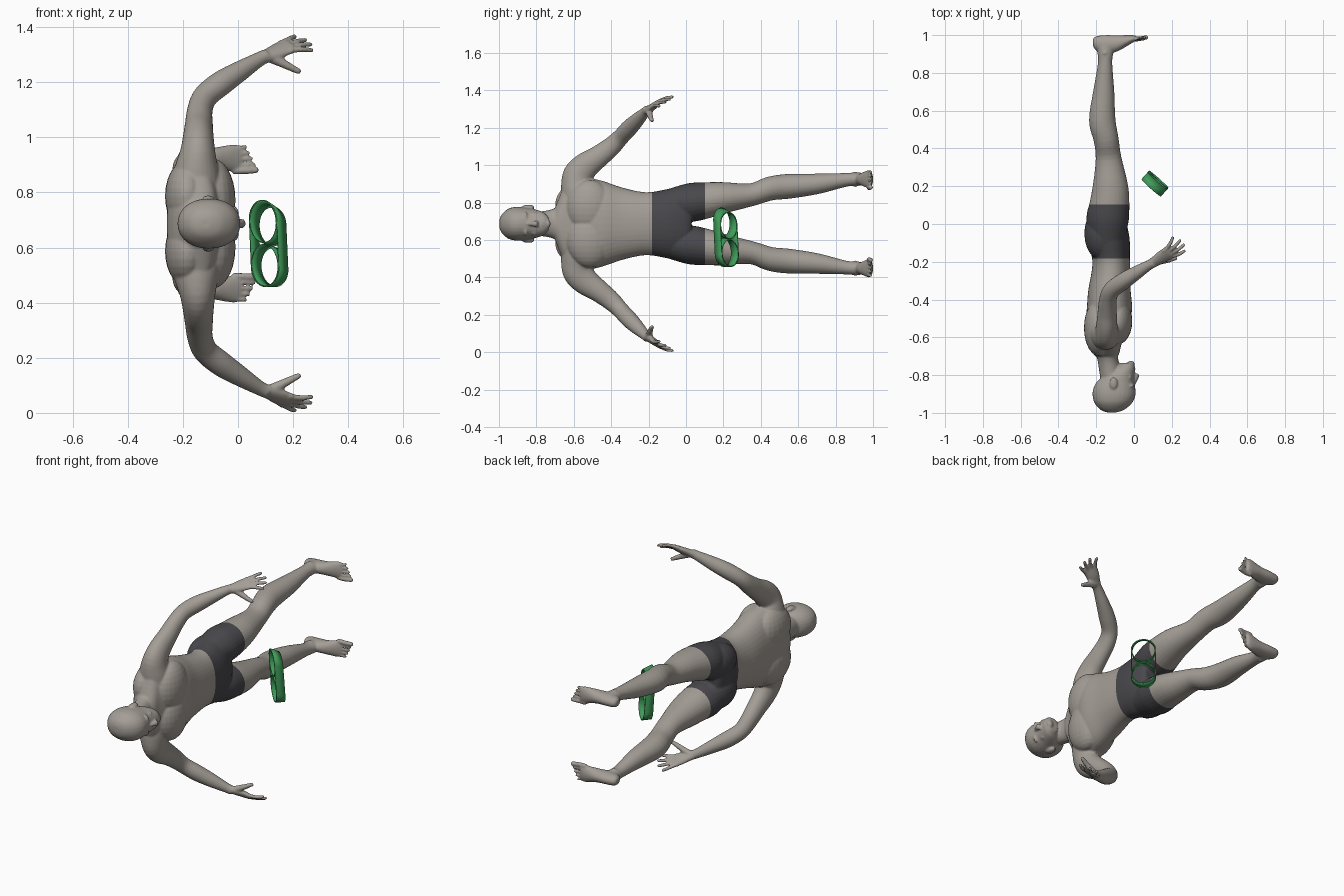
import bpy, bmesh, math
from mathutils import Vector, Matrix

MID = 0.687          # height of the body's plane of symmetry
X, Y, Z = Vector((1, 0, 0)), Vector((0, 1, 0)), Vector((0, 0, 1))

if "Cube" in bpy.data.objects:
    bpy.data.objects.remove(bpy.data.objects["Cube"])


def material(name, rgb, rough=0.6):
    m = bpy.data.materials.new(name)
    m.use_nodes = True
    m.diffuse_color = (*rgb, 1)
    bsdf = m.node_tree.nodes["Principled BSDF"]
    bsdf.inputs["Base Color"].default_value = (*rgb, 1)
    bsdf.inputs["Roughness"].default_value = rough
    return m


skin = material("warm grey skin", (0.37, 0.34, 0.305))
cloth = material("charcoal cloth", (0.066, 0.064, 0.072))
green = material("green band", (0.05, 0.33, 0.1))


def spline(rows, steps=4):
    """Catmull-Rom through rows of numbers."""
    rows = [Vector(r) for r in rows]
    out = []
    for i in range(len(rows) - 1):
        a, b, c, d = rows[max(i - 1, 0)], rows[i], rows[i + 1], rows[min(i + 2, len(rows) - 1)]
        for s in range(steps):
            t = s / steps
            out.append(0.5 * (2 * b + (c - a) * t + (2 * a - 5 * b + 4 * c - d) * t * t
                              + (3 * b - a - 3 * c + d) * t ** 3))
    return out + [rows[-1]]


def loft(bm, rows, side=1, ref=X, axis=None, power=2, sides=28):
    """Closed tube through rows of (x, y, z, radius along ref, radius across)."""
    rows = spline(rows)
    pos = [Vector(r[:3]) for r in rows]
    rings = []
    for i, r in enumerate(rows):
        t = axis or (pos[min(i + 1, len(pos) - 1)] - pos[max(i - 1, 0)]).normalized()
        u = (ref - t * ref.dot(t)).normalized()
        v = t.cross(u)
        ring = []
        for k in range(sides):
            a = math.tau * k / sides
            c, s = math.cos(a), math.sin(a)
            p = pos[i] + u * r[3] * math.copysign(abs(c) ** (2 / power), c) \
                + v * r[4] * math.copysign(abs(s) ** (2 / power), s)
            ring.append(bm.verts.new((p.x, p.y, p.z * side)))
        rings.append(ring)
    for a, b in zip(rings, rings[1:]):
        for k in range(sides):
            j = (k + 1) % sides
            bm.faces.new((a[k], a[j], b[j], b[k]))
    bm.faces.new(rings[0])
    bm.faces.new(rings[-1][::-1])


def blob(bm, centre, radii, side=1):
    c = Vector((centre[0], centre[1], centre[2] * side))
    m = Matrix.Translation(c) @ Matrix.Diagonal((*radii, 1))
    bmesh.ops.create_uvsphere(bm, u_segments=24, v_segments=14, radius=1, matrix=m)


def digit(bm, points, r0, r1, side):
    """Finger or toe with a rounded tip."""
    n = len(points) - 1
    rows = [(*p, r0 + (r1 - r0) * i / n, r0 + (r1 - r0) * i / n) for i, p in enumerate(points)]
    loft(bm, rows, side, ref=Y if points[0][0] < 0.1 else Z, sides=12)
    blob(bm, points[-1], (r1, r1, r1), side)


bm = bmesh.new()

# Torso
torso = [(-.70, -.145, .06, .085), (-.675, -.15, .075, .15), (-.65, -.155, .085, .205),
         (-.6, -.155, .102, .24), (-.53, -.142, .115, .245), (-.45, -.13, .12, .23),
         (-.35, -.13, .112, .196), (-.25, -.122, .102, .172), (-.18, -.122, .1, .17),
         (-.08, -.135, .112, .188), (0, -.14, .10, .19), (.03, -.14, .08, .13)]
loft(bm, [(x, y, 0, rx, rz) for y, x, rx, rz in torso], axis=Y, power=2.15, sides=40)

# Neck and head
loft(bm, [(-.115, -.84, 0, .06, .062), (-.13, -.76, 0, .057, .068),
          (-.14, -.71, 0, .056, .08), (-.15, -.65, 0, .07, .11)], axis=Y)
head = [(-.998, -.118, .02, .02), (-.985, -.115, .06, .05), (-.95, -.11, .098, .08),
        (-.91, -.106, .113, .09), (-.87, -.104, .111, .089), (-.83, -.095, .097, .082),
        (-.79, -.068, .072, .072), (-.76, -.05, .055, .06), (-.735, -.035, .032, .036)]
loft(bm, [(x, y, 0, rx, rz) for y, x, rx, rz in head], axis=Y, power=2.15)

# Face
loft(bm, [(-.005, -.85, 0, .012, .01), (.008, -.825, 0, .012, .012),
          (.015, -.8, 0, .013, .018), (.005, -.79, 0, .008, .014)], axis=Y, sides=14)
blob(bm, (-.008, -.768, 0), (.017, .008, .026))
blob(bm, (-.01, -.755, 0), (.016, .007, .021))
blob(bm, (-.015, -.738, 0), (.018, .014, .022))

for side in (1, -1):
    # Brow, cheek and ear
    blob(bm, (-.014, -.857, .035), (.018, .009, .03), side)
    blob(bm, (-.03, -.81, .045), (.02, .02, .018), side)
    blob(bm, (-.108, -.843, .09), (.021, .033, .012), side)

    # Chest, shoulder blade and buttock
    blob(bm, (-.09, -.515, .085), (.081, .125, .15), side)
    blob(bm, (-.185, -.55, .1), (.08, .15, .13), side)
    blob(bm, (-.175, -.05, .09), (.088, .14, .098), side)

    # Arm, growing out of the shoulder
    loft(bm, [(-.15, -.575, .13, .09, .09), (-.15, -.58, .2, .08, .088),
              (-.146, -.575, .26, .064, .082), (-.144, -.535, .31, .056, .072),
              (-.142, -.47, .357, .051, .06), (-.138, -.4, .412, .046, .052),
              (-.118, -.35, .462, .045, .045), (-.06, -.305, .51, .045, .045),
              (.01, -.26, .555, .036, .038), (.075, -.22, .595, .027, .027),
              (.105, -.205, .61, .025, .025)], side)

    # Hand
    spread = Vector((-.55, .65, .5)).normalized()
    knuckle = Vector((.185, -.152, .645))
    loft(bm, [(.085, -.214, .6, .025, .023), (.12, -.193, .615, .032, .02),
              (.155, -.17, .631, .039, .018), (.19, -.15, .648, .038, .013)],
         side, ref=spread, sides=20)
    tips = [(.266, -.143, .629), (.262, -.112, .65), (.243, -.088, .666), (.205, -.074, .678)]
    for i, tip in enumerate(tips):
        base = knuckle + spread * (i - 1.5) * .02
        bend = base.lerp(Vector(tip), .5) + Vector((.003, -.003, .003))
        digit(bm, [base - Vector((.015, .01, .006)), base, bend, tip], .012, .009, side)
    digit(bm, [(.115, -.2, .605), (.15, -.195, .588), (.185, -.19, .57), (.219, -.182, .553)],
          .021, .011, side)

    # Leg
    loft(bm, [(-.14, -.09, .1, .09, .085), (-.14, .02, .113, .112, .103),
              (-.13, .1, .124, .106, .098), (-.125, .2, .139, .094, .084),
              (-.135, .35, .155, .068, .061), (-.148, .45, .188, .066, .064),
              (-.168, .55, .2, .07, .066), (-.16, .7, .213, .056, .055),
              (-.153, .85, .234, .038, .037), (-.152, .91, .238, .042, .036),
              (-.155, .96, .238, .045, .033)], side)
    blob(bm, (-.155, .905, .238), (.02, .02, .042), side)

    # Foot and toes
    loft(bm, [(-.218, .962, .236, .018, .015), (-.2, .956, .236, .038, .029),
              (-.15, .95, .237, .05, .034), (-.09, .956, .238, .043, .037),
              (-.04, .97, .238, .03, .046), (-.01, .979, .237, .021, .05),
              (.012, .984, .234, .013, .046)], side, ref=Y, axis=X)
    for i in range(5):
        w, tip = .192 + .021 * i, .064 - .007 * i - .0006 * i * i
        r = .0135 if i == 0 else .0085
        digit(bm, [(-.02, .98, w), (tip * .4, .98, w), (tip, .988, w + .002)], r, r * .9, side)

bmesh.ops.recalc_face_normals(bm, faces=bm.faces)
bmesh.ops.translate(bm, verts=bm.verts, vec=Z * MID)

# Fuse the parts into one smooth skin
mesh = bpy.data.meshes.new("body")
bm.to_mesh(mesh)
bm.free()
body = bpy.data.objects.new("body", mesh)
bpy.context.collection.objects.link(body)
remesh = body.modifiers.new("fuse", "REMESH")
remesh.mode = "VOXEL"
remesh.voxel_size = 0.0052
soften = body.modifiers.new("soften", "SMOOTH")
soften.factor = 0.5
soften.iterations = 5
fused = bpy.data.meshes.new_from_object(body.evaluated_get(bpy.context.evaluated_depsgraph_get()))
body.modifiers.clear()
body.data = fused
fused.materials.clear()
fused.materials.append(skin)
fused.materials.append(cloth)

# Shorts: cut the hems and colour the faces between them
WAIST, HEM = -.182, .102
bm = bmesh.new()
bm.from_mesh(fused)
for y in (WAIST, HEM):
    bmesh.ops.bisect_plane(bm, geom=bm.verts[:] + bm.edges[:] + bm.faces[:],
                           plane_co=(0, y, 0), plane_no=Y)
for f in bm.faces:
    c = f.calc_center_median()
    f.smooth = True
    f.material_index = int(WAIST < c.y < HEM and abs(c.z - MID) < .3)
bm.to_mesh(fused)
bm.free()


# Strap: a long, slightly leaning loop holding two rings
def band(name, z, radius, stretch, straight, n=48):
    across, along = Vector((.745, -.667, 0)), Vector((.667, .745, 0))
    b = bmesh.new()
    pairs = []
    for k in range(n):
        a = math.tau * (k + .5) / n
        s = math.sin(a)
        p = Vector((.111, .214, z)) + across * radius * math.cos(a) \
            + Z * (radius * stretch * s + math.copysign(straight, s))
        rise = (p.z - .611) / .155
        p -= along * .01 * rise
        half = along * .025 - Z * .006 * (1 + rise)
        pairs.append((b.verts.new(p - half), b.verts.new(p + half)))
    for p, q in zip(pairs, pairs[1:] + pairs[:1]):
        b.faces.new((p[0], q[0], q[1], p[1]))
    me = bpy.data.meshes.new(name)
    b.to_mesh(me)
    b.free()
    me.materials.append(green)
    ob = bpy.data.objects.new(name, me)
    bpy.context.collection.objects.link(ob)
    thick = ob.modifiers.new("thickness", "SOLIDIFY")
    thick.thickness = .004
    thick.offset = 0
    for o in bpy.context.selected_objects:
        o.select_set(False)
    ob.select_set(True)
    bpy.context.view_layer.objects.active = ob
    bpy.ops.object.shade_smooth_by_angle()


band("strap_loop", .609, .067, 1, .084)
band("upper_ring", .685, .0635, 1.15, 0)
band("lower_ring", .533, .0635, 1.15, 0)
